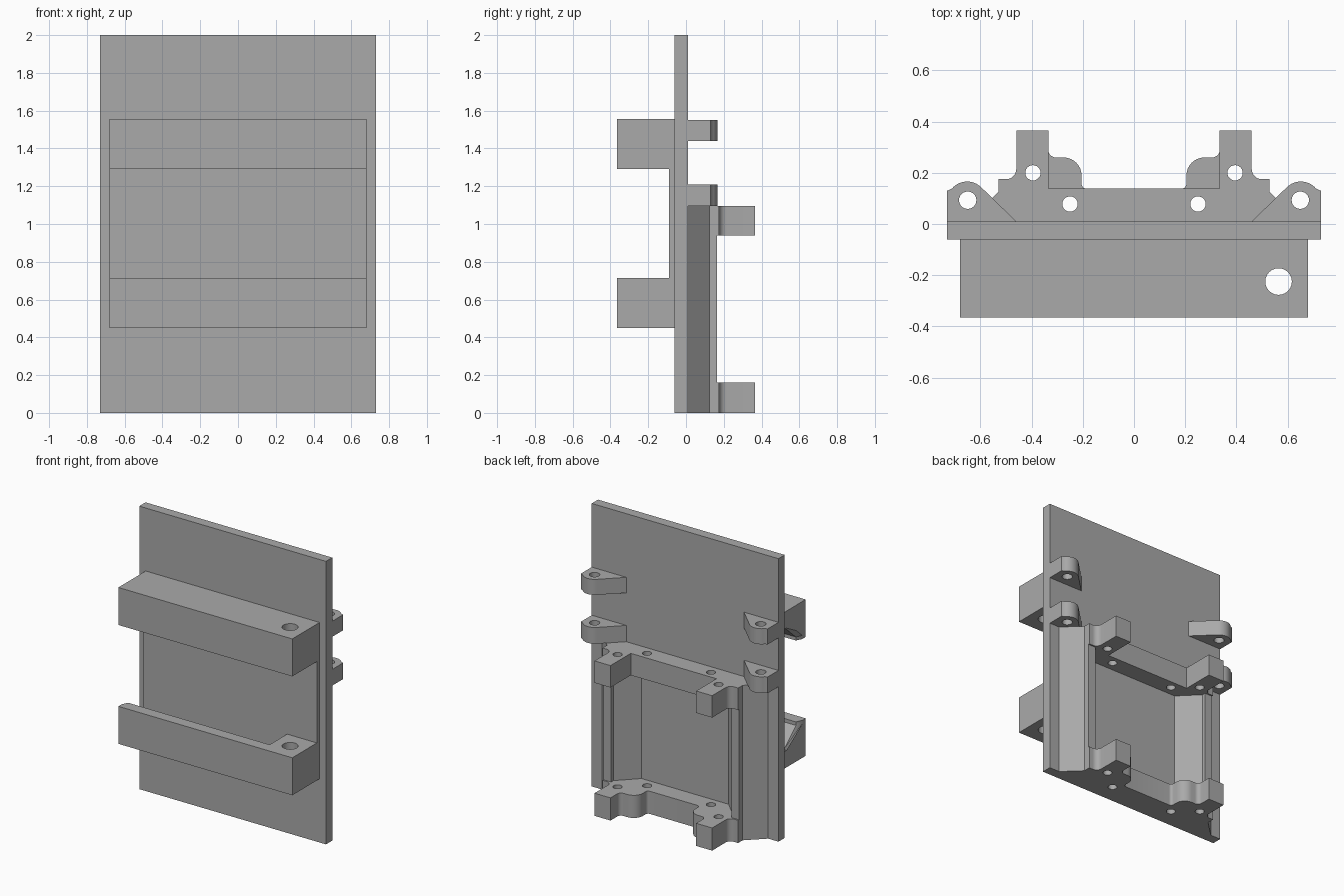
import bpy, bmesh, math

if "Cube" in bpy.data.objects:
    bpy.data.objects.remove(bpy.data.objects["Cube"], do_unlink=True)

grey = bpy.data.materials.new("plain_grey")
grey.use_nodes = True
grey.diffuse_color = (0.4, 0.4, 0.4, 1)
grey.node_tree.nodes["Principled BSDF"].inputs["Base Color"].default_value = (0.4, 0.4, 0.4, 1)

PLATE_FRONT, PLATE_BACK = -0.06, 0.01


def loft(name, sections):
    """Solid skinned through matching closed loops of 3D points."""
    bm = bmesh.new()
    rings = [[bm.verts.new(p) for p in s] for s in sections]
    for a, b in zip(rings, rings[1:]):
        for i in range(len(a)):
            j = (i + 1) % len(a)
            bm.faces.new((a[i], a[j], b[j], b[i]))
    bm.faces.new(rings[0])
    bm.faces.new(rings[-1])
    bmesh.ops.recalc_face_normals(bm, faces=bm.faces)
    mesh = bpy.data.meshes.new(name)
    bm.to_mesh(mesh)
    bm.free()
    obj = bpy.data.objects.new(name, mesh)
    bpy.context.collection.objects.link(obj)
    mesh.materials.append(grey)
    return obj


def prism(name, outline, z0, z1):
    return loft(name, [[(x, y, z) for x, y in outline] for z in (z0, z1)])


def box(name, x0, x1, y0, y1, z0, z1):
    return prism(name, [(x0, y0), (x1, y0), (x1, y1), (x0, y1)], z0, z1)


def arc(cx, cy, r, start, end, n=8):
    angles = [math.radians(start + (end - start) * i / n) for i in range(n + 1)]
    return [(cx + r * math.cos(a), cy + r * math.sin(a)) for a in angles]


def cut(obj, cutter):
    mod = obj.modifiers.new("cut", "BOOLEAN")
    mod.operation, mod.solver, mod.object = "DIFFERENCE", "EXACT", cutter
    bpy.context.view_layer.objects.active = obj
    bpy.ops.object.modifier_apply(modifier=mod.name)
    bpy.data.objects.remove(cutter, do_unlink=True)


def drill(obj, x, y, r, z0, z1):
    cut(obj, prism("drill", arc(x, y, r, 0, 345, 23), z0 - 0.05, z1 + 0.05))


def smooth(obj):
    bpy.ops.object.select_all(action="DESELECT")
    obj.select_set(True)
    bpy.context.view_layer.objects.active = obj
    bpy.ops.object.shade_smooth_by_angle(angle=math.radians(30))


def flip(points, side):
    return [(side * x, y) for x, y in points]


# Back plate and the raised panel between the front rails
box("back_plate", -0.73, 0.73, PLATE_FRONT, PLATE_BACK, 0, 2)
box("front_panel", -0.68, 0.68, -0.09, PLATE_FRONT, 0.715, 1.29)


# Front rails: mirrored bars with a sloped slot that flares at its open end
MID = 1.0025


def slot_section(x, lip_y, lip_z, up):
    profile = [(lip_y, 0.80), (lip_y, lip_z), (-0.15, 0.57), (-0.09, 0.57), (-0.09, 0.80)]
    return [(x, y, z if up else 2 * MID - z) for y, z in profile]


for name, z0, z1, lower in (("lower_rail", 0.45, 0.715, True), ("upper_rail", 1.29, 1.555, False)):
    rail = box(name, -0.68, 0.68, -0.365, PLATE_FRONT, z0, z1)
    cut(rail, loft("slot", [slot_section(-0.70, -0.37, 0.69, lower),
                            slot_section(-0.66, -0.285, 0.69, lower),
                            slot_section(0.447, -0.285, 0.69, lower)]))
    drill(rail, 0.565, -0.225, 0.052, z0, z1)
    smooth(rail)

# Hinge lugs, two on each side
lug = [(0.73, PLATE_BACK), (0.73, 0.13)] + arc(0.652, 0.088, 0.078, 40, 135, 12) + [(0.46, PLATE_BACK)]
for side, label in ((1, "left"), (-1, "right")):
    for level, z0, z1 in (("upper", 1.44, 1.55), ("lower", 1.095, 1.21)):
        obj = prism(f"{label}_{level}_lug", flip(lug, side), z0, z1)
        drill(obj, side * 0.65, 0.093, 0.034, z0, z1)
        smooth(obj)

# Side columns with slanted inner and outer walls
column = [(0.65, PLATE_BACK), (0.53, 0.125), (0.53, 0.165), (0.47, 0.165), (0.47, 0.14), (0.34, PLATE_BACK)]
for side, label in ((1, "left"), (-1, "right")):
    prism(f"{label}_column", flip(column, side), 0.16, 0.94)

# Cross brackets: square arms on top, rounded shoulders on the bottom one
outer = [(0.65, PLATE_BACK), (0.53, 0.125), (0.53, 0.175)] + arc(0.50, 0.215, 0.04, 270, 180) + [(0.46, 0.365)]
square_inner = [(0.335, 0.365), (0.335, 0.138)]
round_inner = ([(0.335, 0.365)] + arc(0.305, 0.29, 0.03, 0, -90)
               + arc(0.275, 0.19, 0.07, 90, 180) + arc(0.185, 0.158, 0.02, 0, -90))
for name, inner, z0, z1 in (("upper_bracket", square_inner, 0.94, 1.095),
                            ("lower_bracket", round_inner, 0, 0.16)):
    half = outer + inner
    bracket = prism(name, half + flip(half, -1)[::-1], z0, z1)
    for side in (1, -1):
        drill(bracket, side * 0.395, 0.2, 0.03, z0, z1)
        drill(bracket, side * 0.25, 0.078, 0.03, z0, z1)
    smooth(bracket)
